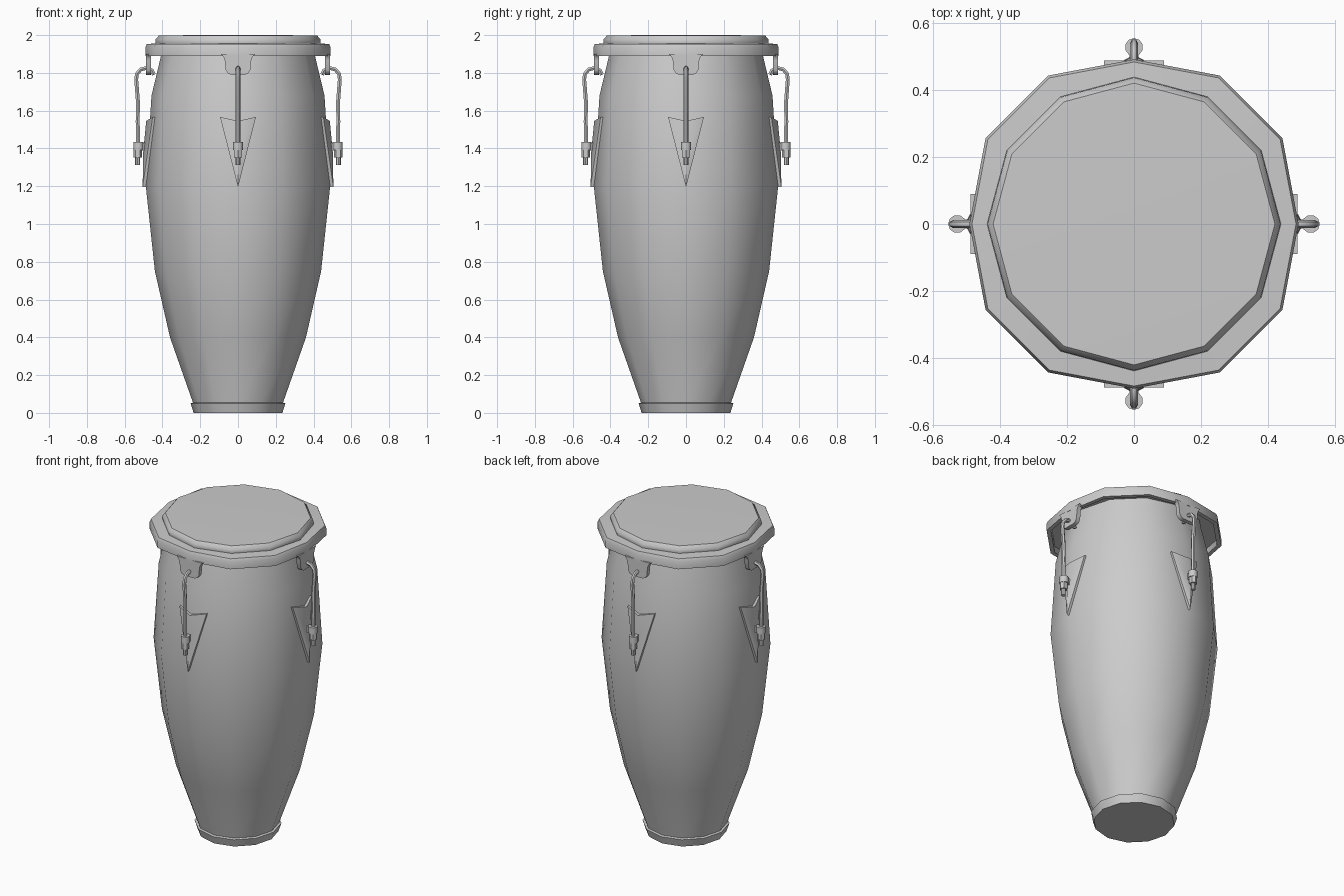
import bpy, bmesh, math
from mathutils import Matrix

if "Cube" in bpy.data.objects:
    bpy.data.objects.remove(bpy.data.objects["Cube"])

SIDES = 12


def finish(name, bm, angle=40):
    bmesh.ops.recalc_face_normals(bm, faces=bm.faces)
    me = bpy.data.meshes.new(name)
    bm.to_mesh(me)
    bm.free()
    ob = bpy.data.objects.new(name, me)
    bpy.context.collection.objects.link(ob)
    smooth(ob, angle)
    return ob


def smooth(ob, angle):
    bpy.ops.object.select_all(action='DESELECT')
    ob.select_set(True)
    bpy.context.view_layer.objects.active = ob
    bpy.ops.object.shade_smooth_by_angle(angle=math.radians(angle))


def lathe(name, profile, closed=False, flat=1.0, angle=40):
    """Spin (radius, z) points; 'flat' pulls in the four cardinal corners."""
    bm = bmesh.new()
    rings = []
    for r, z in profile:
        ring = []
        for i in range(SIDES):
            a = 2 * math.pi * i / SIDES
            k = flat if i % 3 == 0 else 1.0
            ring.append(bm.verts.new((r * k * math.cos(a), r * k * math.sin(a), z)))
        rings.append(ring)
    pairs = list(zip(rings, rings[1:]))
    if closed:
        pairs.append((rings[-1], rings[0]))
    for a, b in pairs:
        for i in range(SIDES):
            j = (i + 1) % SIDES
            bm.faces.new((a[i], a[j], b[j], b[i]))
    if not closed:
        bm.faces.new(rings[0])
        bm.faces.new(rings[-1])
    return finish(name, bm, angle)


def prism(bm, outline, r_in, r_out):
    """Extrude an (x, z) outline between two distances from the axis."""
    back = [bm.verts.new((x, -r_in, z)) for x, z in outline]
    front = [bm.verts.new((x, -r_out, z)) for x, z in outline]
    n = len(outline)
    bm.faces.new(back)
    bm.faces.new(front)
    for i in range(n):
        j = (i + 1) % n
        bm.faces.new((back[i], back[j], front[j], front[i]))


def cylinder(bm, r, z0, z1, y, segs):
    bmesh.ops.create_cone(bm, cap_ends=True, segments=segs, radius1=r, radius2=r,
                          depth=z1 - z0, matrix=Matrix.Translation((0, y, (z0 + z1) / 2)))


# Shell, foot band, skin
lathe("drum_shell", [(0.232, 0.02), (0.237, 0.05), (0.36, 0.4), (0.44, 0.75), (0.488, 1.2),
                     (0.458, 1.68), (0.41, 1.88), (0.40, 1.94)])
lathe("foot_band", [(0.235, 0.0), (0.251, 0.05), (0.238, 0.055)])
lathe("drum_skin", [(0.43, 1.93), (0.438, 1.96), (0.436, 1.978), (0.42, 1.997), (0.25, 2.0)])

# Tension hoop, a hollow skirt
lathe("hoop", [(0.485, 1.89), (0.511, 1.89), (0.511, 1.935), (0.503, 1.953), (0.43, 1.957),
               (0.43, 1.93), (0.485, 1.93)], closed=True, flat=0.96)

for side, k in (("front", 0), ("right", 1), ("back", 2), ("left", 3)):
    turn = Matrix.Rotation(k * math.pi / 2, 4, 'Z')

    # Ear hanging from the hoop
    bm = bmesh.new()
    half = [(0.09, 1.9), (0.077, 1.886), (0.07, 1.865), (0.065, 1.815), (0.054, 1.798), (0.035, 1.79)]
    prism(bm, half + [(-x, z) for x, z in reversed(half)], 0.46, 0.487)
    finish(side + "_hoop_ear", bm).matrix_world = turn

    # Notched triangular side plate, folded along its middle
    bm = bmesh.new()
    pts = [(0, 0.505, 1.195), (0.095, 0.452, 1.567), (0, 0.486, 1.545), (-0.095, 0.452, 1.567)]
    mid = (0, 0.502, 1.38)
    out = [bm.verts.new((x, -r, z)) for x, r, z in pts]
    base = [bm.verts.new((x, -r + 0.03, z)) for x, r, z in pts]
    centre = bm.verts.new((mid[0], -mid[1], mid[2]))
    for i in range(4):
        j = (i + 1) % 4
        bm.faces.new((out[i], out[j], centre))
        bm.faces.new((out[i], out[j], base[j], base[i]))
    bm.faces.new((base[0], base[1], base[2]))
    bm.faces.new((base[0], base[2], base[3]))
    finish(side + "_side_plate", bm).matrix_world = turn

    # Bracket arm, eyelet, nut and threaded end
    bm = bmesh.new()
    prism(bm, [(-0.013, 1.39), (0.013, 1.39), (0.013, 1.43), (-0.013, 1.43)], 0.47, 0.52)
    cylinder(bm, 0.027, 1.392, 1.434, -0.527, 10)
    cylinder(bm, 0.023, 1.352, 1.392, -0.53, 6)
    cylinder(bm, 0.013, 1.312, 1.352, -0.531, 8)
    finish(side + "_lug_nut", bm).matrix_world = turn

    # Bent tension rod
    cu = bpy.data.curves.new(side + "_tension_rod", 'CURVE')
    cu.dimensions = '3D'
    cu.bevel_depth = 0.012
    cu.bevel_resolution = 1
    cu.use_fill_caps = True
    path = [(0.445, 1.79), (0.455, 1.812), (0.485, 1.826), (0.515, 1.818), (0.535, 1.795),
            (0.539, 1.765), (0.53, 1.65), (0.531, 1.54), (0.528, 1.40)]
    sp = cu.splines.new('POLY')
    sp.points.add(len(path) - 1)
    for p, (r, z) in zip(sp.points, path):
        p.co = (0, -r, z, 1)
    rod = bpy.data.objects.new(side + "_tension_rod", cu)
    bpy.context.collection.objects.link(rod)
    rod.matrix_world = turn
    bpy.ops.object.select_all(action='DESELECT')
    rod.select_set(True)
    bpy.context.view_layer.objects.active = rod
    bpy.ops.object.convert(target='MESH')
    smooth(bpy.context.view_layer.objects.active, 50)
